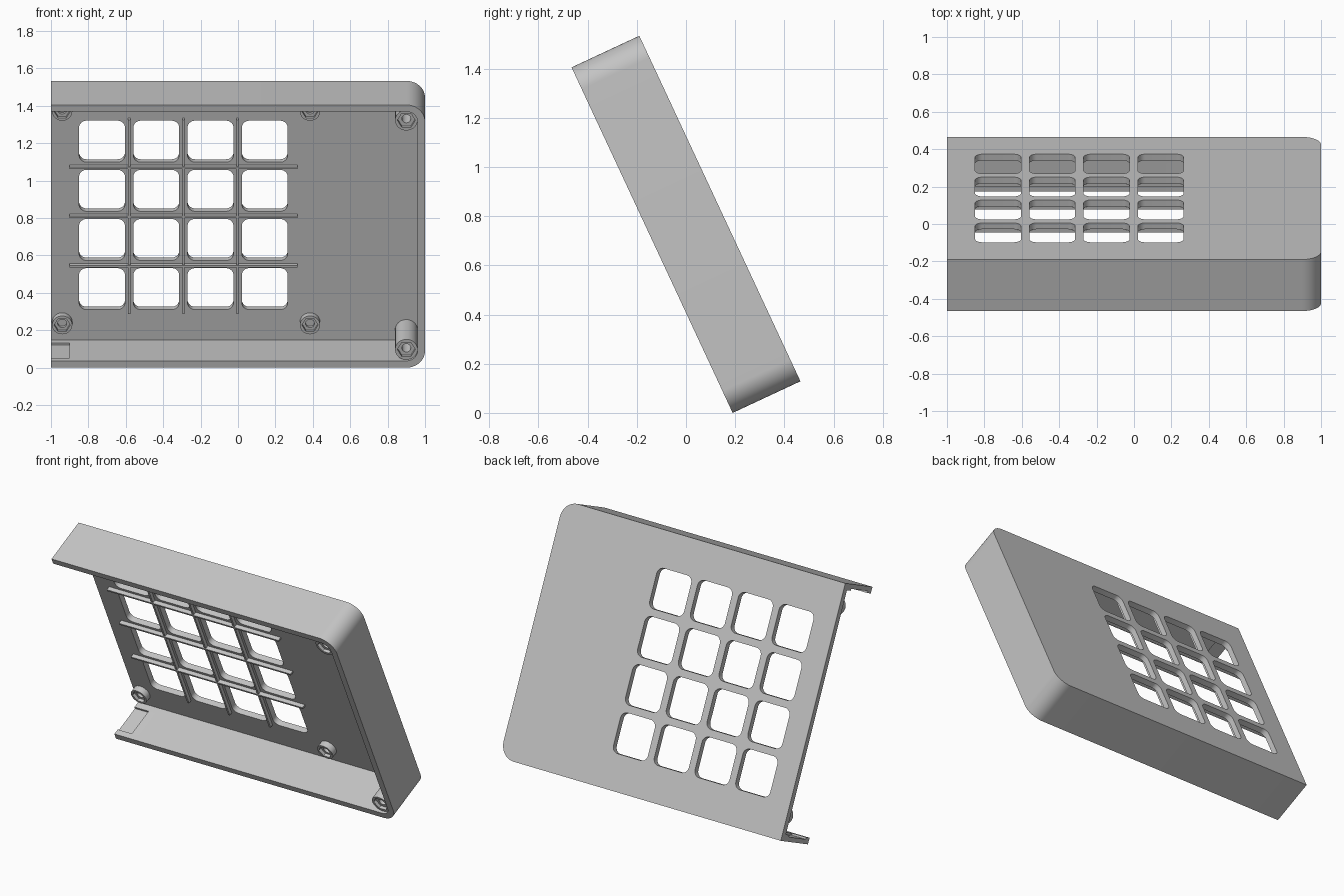
import bpy, bmesh, math

TILT = math.radians(25)
HALF_H, HALF_D, WALL, FLOOR = 0.775, 0.152, 0.04, 0.115
PITCH, GRID_X = 0.29, -0.292

cube = bpy.data.objects.get("Cube")
if cube:
    bpy.data.objects.remove(cube, do_unlink=True)

gray = bpy.data.materials.new("light_gray_plastic")
gray.use_nodes = True
color = (0.55, 0.55, 0.55, 1)
gray.diffuse_color = color
gray.node_tree.nodes["Principled BSDF"].inputs["Base Color"].default_value = color


def arc(cx, cz, r, start, sweep, steps):
    return [(cx + r * math.cos(math.radians(start + sweep * i / steps)),
             cz + r * math.sin(math.radians(start + sweep * i / steps)))
            for i in range(steps + 1)]


def polygon(cx, cz, r, sides):
    return arc(cx, cz, r, 0, 360, sides)[:-1]


def rounded_end(x0, x1, half, r):
    """Outline square on the left, rounded on the right."""
    return ([(x0, half), (x0, -half)]
            + arc(x1 - r, r - half, r, -90, 90, 16)
            + arc(x1 - r, half - r, r, 0, 90, 16))


def rounded_rect(cx, cz, w, h, r):
    a, b = w / 2 - r, h / 2 - r
    return (arc(cx + a, cz + b, r, 0, 90, 8) + arc(cx - a, cz + b, r, 90, 90, 8)
            + arc(cx - a, cz - b, r, 180, 90, 8) + arc(cx + a, cz - b, r, 270, 90, 8))


def rect(x0, x1, z0, z1):
    return [(x0, z0), (x1, z0), (x1, z1), (x0, z1)]


def prism(name, outlines, y0, y1):
    """Extrude outlines through the depth of the tilted case."""
    bm = bmesh.new()
    for outline in outlines:
        face = bm.faces.new([bm.verts.new((x, y0, z)) for x, z in outline])
        grown = bmesh.ops.extrude_face_region(bm, geom=[face])["geom"]
        bmesh.ops.translate(bm, vec=(0, y1 - y0, 0),
                            verts=[v for v in grown if isinstance(v, bmesh.types.BMVert)])
    bmesh.ops.recalc_face_normals(bm, faces=bm.faces)
    mesh = bpy.data.meshes.new(name)
    bm.to_mesh(mesh)
    bm.free()
    mesh.materials.append(gray)
    obj = bpy.data.objects.new(name, mesh)
    bpy.context.collection.objects.link(obj)
    obj.rotation_euler.x = TILT
    obj.location.z = HALF_H * math.cos(TILT) + HALF_D * math.sin(TILT)
    return obj


def activate(obj):
    bpy.ops.object.select_all(action='DESELECT')
    obj.select_set(True)
    bpy.context.view_layer.objects.active = obj


def cut(obj, outlines, y0, y1):
    cutter = prism("cutter", outlines, y0, y1)
    mod = obj.modifiers.new("cut", 'BOOLEAN')
    mod.operation, mod.solver, mod.object = 'DIFFERENCE', 'EXACT', cutter
    activate(obj)
    bpy.ops.object.modifier_apply(modifier=mod.name)
    bpy.data.objects.remove(cutter, do_unlink=True)


def smooth(obj):
    activate(obj)
    bpy.ops.object.shade_smooth_by_angle(angle=math.radians(30))


# Case shell: open front, open left end, rounded right corners
shell = prism("case_shell", [rounded_end(-1, 1, HALF_H, 0.1)], -HALF_D, HALF_D)
cut(shell, [rounded_end(-1.2, 1 - WALL, HALF_H - WALL, 0.06)], -0.3, FLOOR)

# Key openings
steps = [(i - 1.5) * PITCH for i in range(4)]
cut(shell, [rounded_rect(GRID_X + a, b, 0.245, 0.245, 0.04)
            for a in steps for b in steps], FLOOR - 0.05, 0.3)

# Shallow joint recesses at the open end of the long walls
inner = HALF_H - WALL
cut(shell, [rect(-1.1, -0.9, s * inner - 0.012, s * inner + 0.012)
            for s in (-1, 1)], -0.114, 0.073)
smooth(shell)

# Rib grid between the openings
gaps = [i * PITCH for i in (-1, 0, 1)]
t = 0.006
prism("horizontal_ribs", [rect(GRID_X - 0.61, GRID_X + 0.61, g - t, g + t) for g in gaps],
      FLOOR - 0.026, FLOOR + 0.004)
prism("vertical_ribs", [rect(GRID_X + g - t, GRID_X + g + t, -0.572, 0.572) for g in gaps],
      FLOOR - 0.022, FLOOR + 0.004)


def boss(name, x, z, r, front):
    """Round screw boss with a hex nut pocket and a screw hole."""
    obj = prism(name, [polygon(x, z, r, 40)], front, FLOOR + 0.01)
    cut(obj, [polygon(x, z, r * 0.8, 6)], front - 0.05, front + 0.02)
    cut(obj, [polygon(x, z, 0.024, 24)], front - 0.05, FLOOR - 0.002)
    smooth(obj)


# Screw bosses on the panel and tall posts in the rounded corners
for side, s in (("lower", -1), ("upper", 1)):
    boss(side + "_right_boss", -0.94, s * 0.63, 0.054, FLOOR - 0.04)
    boss(side + "_left_boss", 0.385, s * 0.63, 0.054, FLOOR - 0.04)
    boss(side + "_corner_post", 0.9, s * 0.676, 0.06, -0.135)
